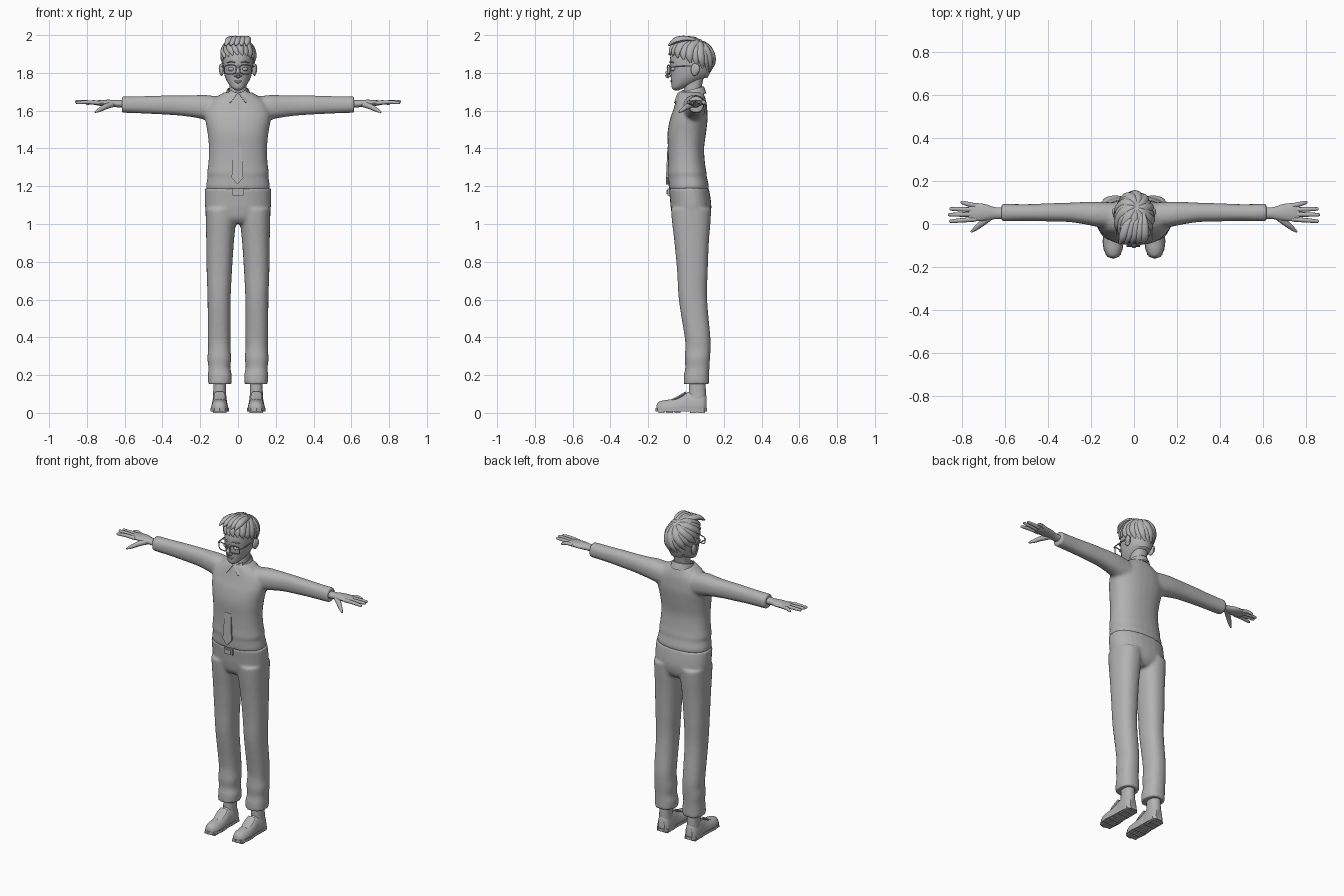
import bpy, bmesh, math
from mathutils import Vector, Matrix

if "Cube" in bpy.data.objects:
    bpy.data.objects.remove(bpy.data.objects["Cube"])

grey = bpy.data.materials.new("plain_grey")
grey.diffuse_color = (0.45, 0.45, 0.45, 1)
grey.use_nodes = True
grey.node_tree.nodes["Principled BSDF"].inputs["Base Color"].default_value = grey.diffuse_color


def finish(bm, name, angle=40, voxel=0, smooth=4):
    """Turn a bmesh into a named object; optionally fuse its volumes."""
    bmesh.ops.recalc_face_normals(bm, faces=bm.faces)
    me = bpy.data.meshes.new(name)
    bm.to_mesh(me)
    bm.free()
    me.materials.append(grey)
    for p in me.polygons:
        p.use_smooth = True
    me.set_sharp_from_angle(angle=math.radians(angle))
    ob = bpy.data.objects.new(name, me)
    bpy.context.collection.objects.link(ob)
    if voxel:
        r = ob.modifiers.new("fuse", 'REMESH')
        r.mode, r.voxel_size, r.use_smooth_shade = 'VOXEL', voxel, True
        s = ob.modifiers.new("soften", 'SMOOTH')
        s.factor, s.iterations = 0.5, smooth
    return ob


def spline(keys, sub):
    """Catmull-Rom through tuples of numbers."""
    k = [Vector(q) for q in keys]
    k = [k[0]] + k + [k[-1]]
    out = []
    for i in range(1, len(k) - 2):
        a, b, c, d = k[i - 1:i + 3]
        for j in range(sub):
            t = j / sub
            out.append(b + (c - a) * (t / 2) + (a * 2 - b * 5 + c * 4 - d) * (t * t / 2)
                       + (b * 3 - a - c * 3 + d) * (t ** 3 / 2))
    return out + [k[-1]]


def skin(bm, rings, caps=True):
    vs = [[bm.verts.new(p) for p in r] for r in rings]
    n = len(vs[0])
    for a, b in zip(vs, vs[1:]):
        for i in range(n):
            bm.faces.new((a[i], a[(i + 1) % n], b[(i + 1) % n], b[i]))
    if caps:
        bm.faces.new(vs[0])
        bm.faces.new(vs[-1])


def loft(bm, keys, axis='Z', sides=28, power=2.3, sub=4, floor=None, caps=True):
    """Keys are (position, centre u, centre v, radius u, radius v)."""
    rings = []
    for t, u, v, ru, rv in spline(keys, sub):
        ring = []
        for i in range(sides):
            a = math.tau * i / sides
            c, s = math.cos(a), math.sin(a)
            p = u + ru * math.copysign(abs(c) ** (2 / power), c)
            q = v + rv * math.copysign(abs(s) ** (2 / power), s)
            if floor is not None:
                q = max(q, floor)
            ring.append({'Z': (p, q, t), 'X': (t, p, q), 'Y': (p, t, q)}[axis])
        rings.append(ring)
    skin(bm, rings, caps)


def tube(bm, pts, radii, flat=1.0, centre=None, sides=10, sub=4):
    """Tapered tube; flattened along the direction away from centre (or up)."""
    path = spline([(*p, r) for p, r in zip(pts, radii)], sub)
    pos = [Vector(q[:3]) for q in path]
    rings = []
    for i, q in enumerate(path):
        t = (pos[min(i + 1, len(pos) - 1)] - pos[max(i - 1, 0)]).normalized()
        n = (pos[i] - centre) if centre else Vector((0, 0.1, 1))
        n = (n - t * n.dot(t)).normalized()
        b = t.cross(n)
        rings.append([pos[i] + (b * math.cos(a) + n * math.sin(a) * flat) * q[3]
                      for a in (math.tau * k / sides for k in range(sides))])
    skin(bm, rings)


def ball(bm, loc, size, seg=20):
    m = Matrix.Translation(loc) @ Matrix.Diagonal((*size, 1))
    bmesh.ops.create_uvsphere(bm, u_segments=seg, v_segments=seg // 2, radius=1, matrix=m)


def box(bm, lo, hi):
    lo, hi = Vector(lo), Vector(hi)
    m = Matrix.Translation((lo + hi) / 2) @ Matrix.Diagonal((*(hi - lo), 1))
    bmesh.ops.create_cube(bm, size=1, matrix=m)


def plate(bm, pts, depth):
    """Extrude a flat outline by a depth vector."""
    skin(bm, [pts, [Vector(p) + Vector(depth) for p in pts]])


# Sweater: body and both sleeves fused
bm = bmesh.new()
loft(bm, [(1.18, 0, .014, .167, .104), (1.205, 0, .014, .169, .106), (1.25, 0, .008, .161, .102),
          (1.27, 0, .006, .164, .103), (1.32, 0, .003, .157, .098), (1.40, 0, 0, .154, .096),
          (1.48, 0, .004, .161, .102), (1.55, 0, .014, .173, .100), (1.60, 0, .022, .172, .091),
          (1.64, 0, .026, .152, .083), (1.67, 0, .026, .118, .075), (1.698, 0, .025, .072, .066)])
for s in (-1, 1):
    loft(bm, [(s * .07, .04, 1.60, .06, .07), (s * .17, .045, 1.617, .058, .066),
              (s * .22, .05, 1.622, .053, .06), (s * .3, .054, 1.627, .045, .054),
              (s * .4, .054, 1.63, .042, .05), (s * .5, .053, 1.631, .039, .046),
              (s * .615, .053, 1.632, .041, .043)], 'X')
finish(bm, "sweater", voxel=.009)

# Trousers: hips and two legs fused
bm = bmesh.new()
loft(bm, [(1.0, 0, .028, .10, .07), (1.03, 0, .027, .155, .096), (1.08, 0, .027, .173, .107),
          (1.13, 0, .023, .176, .108), (1.19, 0, .015, .176, .106)])
for s in (-1, 1):
    loft(bm, [(.152, s * .096, .055, .062, .068), (.2, s * .096, .056, .063, .067),
              (.24, s * .099, .06, .058, .064), (.29, s * .099, .06, .063, .067),
              (.34, s * .099, .063, .059, .067), (.4, s * .1, .061, .06, .068),
              (.6, s * .1, .037, .061, .075), (.75, s * .099, .034, .067, .081),
              (.9, s * .095, .03, .073, .091), (1.0, s * .091, .028, .079, .101),
              (1.08, s * .088, .027, .084, .107)])
finish(bm, "trousers", voxel=.009, smooth=3)

# Belt buckle and tie
bm = bmesh.new()
box(bm, (-.03, -.099, 1.15), (.03, -.08, 1.188))
box(bm, (-.02, -.103, 1.158), (.02, -.09, 1.18))
finish(bm, "belt_buckle", 20)
bm = bmesh.new()
plate(bm, [(-.024, -.098, 1.41), (.018, -.098, 1.41), (.028, -.106, 1.245),
           (-.003, -.107, 1.21), (-.034, -.106, 1.245)], (0, .014, 0))
finish(bm, "tie", 20)

# Neck, shirt collar and collar points
bm = bmesh.new()
loft(bm, [(1.65, 0, .035, .05, .05), (1.71, 0, .035, .045, .046), (1.79, 0, .045, .048, .052)])
finish(bm, "neck")
bm = bmesh.new()
rings = []
for r, z in ((.070, 1.675), (.064, 1.695), (.057, 1.712), (.052, 1.712), (.054, 1.68)):
    rings.append([(r * math.cos(a), .03 + r * 1.12 * math.sin(a), z + .016 * math.sin(a))
                  for a in (math.tau * i / 28 for i in range(28))])
skin(bm, rings, False)
for s in (-1, 1):
    plate(bm, [(s * .003, -.046, 1.692), (s * .042, -.018, 1.71), (s * .066, -.03, 1.668),
               (s * .04, -.064, 1.642)], (0, .008, -.002))
finish(bm, "shirt_collar", 35)

# Hands with four fingers and a thumb
for s, side in ((-1, "right"), (1, "left")):
    bm = bmesh.new()
    loft(bm, [(s * .57, .05, 1.634, .027, .022), (s * .64, .05, 1.637, .027, .019),
              (s * .69, .054, 1.64, .038, .018), (s * .74, .055, 1.641, .042, .014),
              (s * .768, .055, 1.642, .034, .009)], 'X', 20, 2)
    for y0, x1, y1, z1 in ((.022, .857, .013, 1.642), (.045, .863, .043, 1.648),
                           (.066, .857, .070, 1.646), (.085, .805, .100, 1.638)):
        mid = ((.735 + x1) / 2 * s, (y0 + y1) / 2, 1.645)
        tube(bm, [(s * .735, y0, 1.641), mid, (s * (x1 - .008), y1, z1), (s * x1, y1, z1)],
             (.011, .0105, .008, .003))
    tube(bm, [(s * .66, .04, 1.635), (s * .70, .008, 1.622), (s * .735, -.02, 1.603),
              (s * .757, -.037, 1.592)], (.016, .015, .0105, .004))
    finish(bm, side + "_hand")

    # Shoe upper, sole with treads, ankle
    x = s * .097
    bm = bmesh.new()
    loft(bm, [(-.157, x, .02, .012, .014), (-.148, x, .02, .028, .035), (-.12, x, .02, .042, .046),
              (-.08, x, .02, .046, .052), (-.03, x, .02, .043, .066), (.01, x, .02, .040, .09),
              (.05, x, .02, .042, .097), (.09, x, .02, .038, .09), (.108, x, .02, .022, .07)],
         'Y', 28, 2.2, floor=.018)
    # raised tongue flap
    tube(bm, [(x, -.075, .068), (x, -.04, .083), (x, 0, .108)], (.022, .03, .026), .25)
    finish(bm, side + "_shoe")
    bm = bmesh.new()
    outline = [(0, -.162), (.028, -.152), (.044, -.12), (.049, -.08), (.043, -.02), (.043, .05),
               (.038, .095), (.02, .112)]
    outline += [(-a, b) for a, b in outline[:0:-1]]
    plate(bm, [(x + a, b, .007) for a, b in outline], (0, 0, .018))
    for y0, y1 in ((-.145, -.115), (-.105, -.07), (-.06, -.03), (.02, .055), (.062, .1)):
        box(bm, (x - .036, y0, 0), (x + .036, y1, .012))
    finish(bm, side + "_sole", 30)
    bm = bmesh.new()
    loft(bm, [(.07, x, .06, .036, .045), (.115, x, .06, .034, .045), (.2, x, .06, .034, .042)])
    finish(bm, side + "_ankle")

# Head, nose, lips, ears and eyes
bm = bmesh.new()
loft(bm, [(1.708, 0, -.05, .012, .012), (1.72, 0, -.042, .032, .033), (1.745, 0, -.014, .052, .064),
          (1.78, 0, .012, .069, .092), (1.82, 0, .021, .077, .104), (1.87, 0, .022, .08, .107),
          (1.92, 0, .025, .075, .098), (1.955, 0, .03, .05, .065), (1.965, 0, .03, .02, .03)], power=2.1)
finish(bm, "head", 60)
bm = bmesh.new()
tube(bm, [(0, -.078, 1.84), (0, -.09, 1.815), (0, -.099, 1.79), (0, -.088, 1.776)],
     (.006, .009, .013, .007), 1.1)
for s in (-1, 1):
    ball(bm, (s * .012, -.088, 1.784), (.009, .01, .007), 12)
finish(bm, "nose", 60)
bm = bmesh.new()
ball(bm, (0, -.077, 1.757), (.021, .007, .004), 16)
ball(bm, (0, -.074, 1.749), (.016, .007, .005), 16)
finish(bm, "lips", 60)
bm = bmesh.new()
for s in (-1, 1):
    ball(bm, (s * .087, .047, 1.817), (.012, .022, .033))
    ball(bm, (s * .093, .056, 1.822), (.009, .017, .026))
finish(bm, "ears", 60)
bm = bmesh.new()
for s in (-1, 1):
    ball(bm, (s * .034, -.066, 1.82), (.019, .016, .011))
    tube(bm, [(s * .012, -.083, 1.853), (s * .034, -.081, 1.86), (s * .058, -.066, 1.854)],
         (.004, .006, .003), .6)
finish(bm, "eyes_and_brows", 60)

# Glasses: square rims, bridge and temples
bm = bmesh.new()
for s in (-1, 1):
    rim = []
    for i in range(25):
        c, d = math.cos(math.tau * i / 24), math.sin(math.tau * i / 24)
        px = .041 + .031 * math.copysign(abs(c) ** .5, c)
        rim.append((s * px, -.1 + px * .2, 1.818 + .023 * math.copysign(abs(d) ** .5, d)))
    tube(bm, rim, [.003] * 25, sides=6, sub=1)
    tube(bm, [(s * .071, -.086, 1.832), (s * .083, -.07, 1.832), (s * .086, .03, 1.836),
              (s * .088, .06, 1.822)], [.0035] * 4, sides=6)
box(bm, (-.012, -.102, 1.822), (.012, -.096, 1.828))
finish(bm, "glasses")

# Hair cap trimmed along the hairline
C = Vector((0, .025, 1.865))


def on_skull(d, k=1.0):
    return C + Vector((d.x * .083, d.y * .113, d.z * (.11 if d.z > 0 else .15))) * k


bm = bmesh.new()
bmesh.ops.create_uvsphere(bm, u_segments=36, v_segments=24, radius=1)
for v in bm.verts:
    v.co = on_skull(v.co)
low = [v for v in bm.verts if v.co.z < 1.895 - .13 * min(1, max(0, v.co.y / .1))]
bmesh.ops.delete(bm, geom=low, context='VERTS')
finish(bm, "hair_cap", 60)

# Hair locks swept from the crown towards the hairline
bm = bmesh.new()
crown = Vector((.12, .45, .88)).normalized()
for i in range(20):
    a = math.tau * i / 20
    end = Vector((math.sin(a), -math.cos(a), -.08 + .36 * math.cos(a))).normalized()
    swirl = Vector((-math.cos(a), -math.sin(a), 0)) * .22
    front = max(0, math.cos(a))
    pts = []
    for t in (0, .25, .5, .75, 1):
        d = (crown.lerp(end, t) + swirl * math.sin(math.pi * t)).normalized()
        pts.append(on_skull(d, 1 + .05 * math.sin(math.pi * t) + .06 * front * t * t))
    w = .021 + .003 * (i % 2)
    tube(bm, pts, (.008, w * .85, w, w * .85, .004), .55 + .15 * (i % 2), C, 8)
# raised quiff on top
for i in range(5):
    x = -.05 + .025 * i
    tube(bm, [(.03 + x * .3, .05, 1.972), (x * .8 + .01, 0, 1.982), (x, -.055, 1.972),
              (x * 1.1 - .012, -.092, 1.945)], (.008, .018, .02, .005), .8, C, 8)
finish(bm, "hair_locks", 45)
